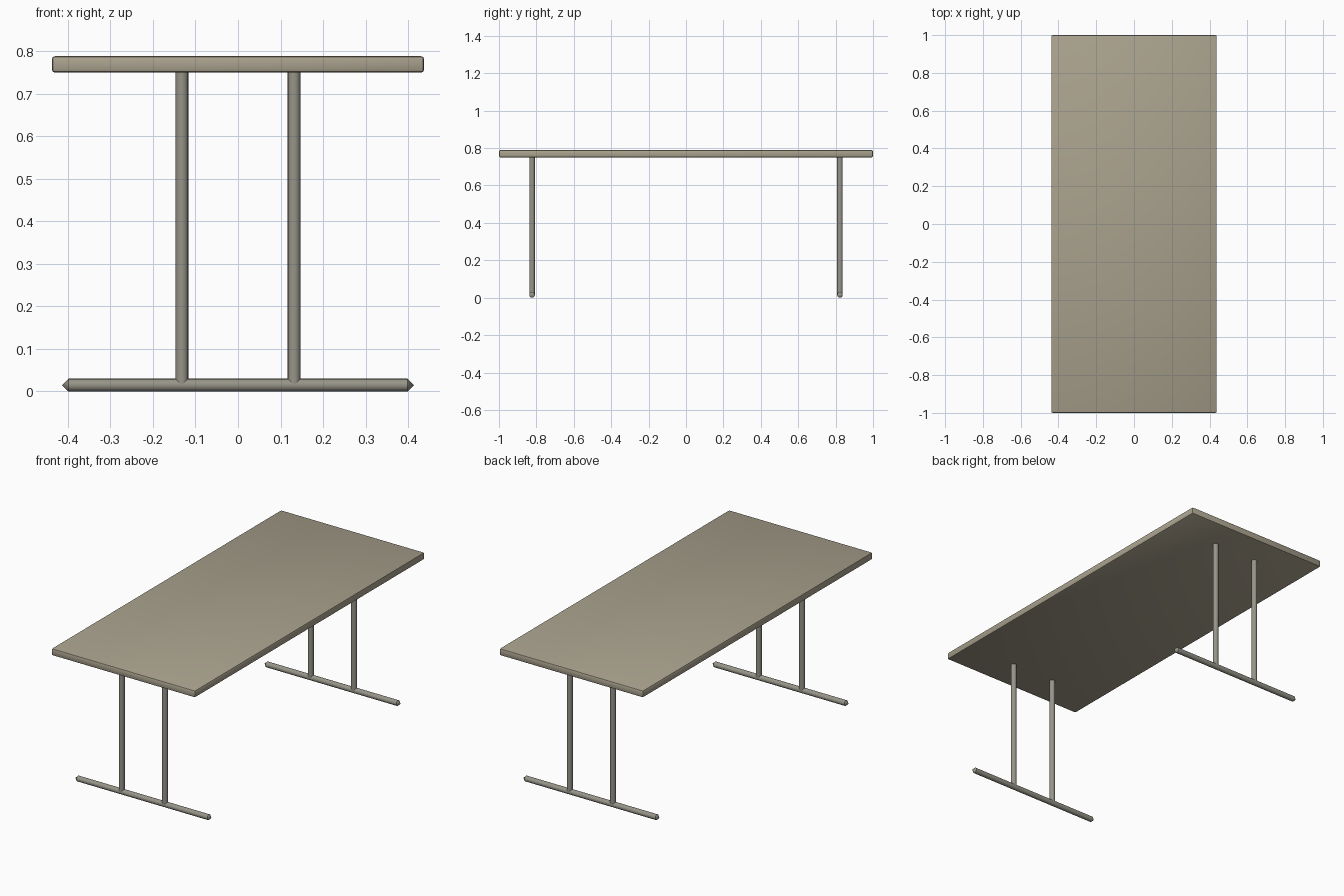
import bpy, bmesh, math
from mathutils import Vector

if "Cube" in bpy.data.objects:
    bpy.data.objects.remove(bpy.data.objects["Cube"])


def material(name, rgb):
    m = bpy.data.materials.new(name)
    m.diffuse_color = (*rgb, 1)
    m.use_nodes = True
    m.node_tree.nodes["Principled BSDF"].inputs["Base Color"].default_value = m.diffuse_color
    return m


top_mat = material("tan_laminate", (0.40, 0.36, 0.27))
leg_mat = material("grey_metal", (0.31, 0.30, 0.25))


def add_object(name, bm, mat):
    mesh = bpy.data.meshes.new(name)
    bmesh.ops.recalc_face_normals(bm, faces=bm.faces)
    bm.to_mesh(mesh)
    bm.free()
    mesh.materials.append(mat)
    ob = bpy.data.objects.new(name, mesh)
    bpy.context.collection.objects.link(ob)
    bpy.ops.object.select_all(action='DESELECT')
    ob.select_set(True)
    bpy.context.view_layer.objects.active = ob
    bpy.ops.object.shade_smooth_by_angle(angle=math.radians(40))
    return ob


def rod(name, start, end, radius, tip=0.0, sides=16):
    """Round tube from start to end, with optional cone-shaped tips."""
    start, end = Vector(start), Vector(end)
    axis = (end - start).normalized()
    turn = axis.to_track_quat('Z', 'Y')
    bm = bmesh.new()
    rings = []
    for centre in (start + axis * tip, end - axis * tip):
        rings.append([bm.verts.new(centre + turn @ Vector(
            (radius * math.cos(2 * math.pi * i / sides),
             radius * math.sin(2 * math.pi * i / sides), 0)))
            for i in range(sides)])
    for i in range(sides):
        j = (i + 1) % sides
        bm.faces.new((rings[0][i], rings[0][j], rings[1][j], rings[1][i]))
    for ring, point in zip(rings, (start, end)):
        if tip:
            apex = bm.verts.new(point)
            for i in range(sides):
                bm.faces.new((ring[i], ring[(i + 1) % sides], apex))
        else:
            bm.faces.new(ring)
    return add_object(name, bm, leg_mat)


# Table top: slab with softened edges
bm = bmesh.new()
bmesh.ops.create_cube(bm, size=1)
bmesh.ops.scale(bm, vec=(0.876, 2.0, 0.039), verts=bm.verts)
bmesh.ops.translate(bm, vec=(0, 0, 0.7695), verts=bm.verts)
bmesh.ops.bevel(bm, geom=bm.edges[:], offset=0.008, segments=2,
                profile=0.5, affect='EDGES')
add_object("table_top", bm, top_mat)

# Two end frames: a floor bar with pointed tips and a pair of posts
R = 0.015
for end_name, y in (("front", -0.823), ("back", 0.823)):
    rod(f"{end_name}_foot_bar", (-0.414, y, R), (0.414, y, R), R, tip=R)
    for side_name, x in (("left", -0.132), ("right", 0.132)):
        rod(f"{end_name}_{side_name}_leg", (x, y, R), (x, y, 0.755), R)
